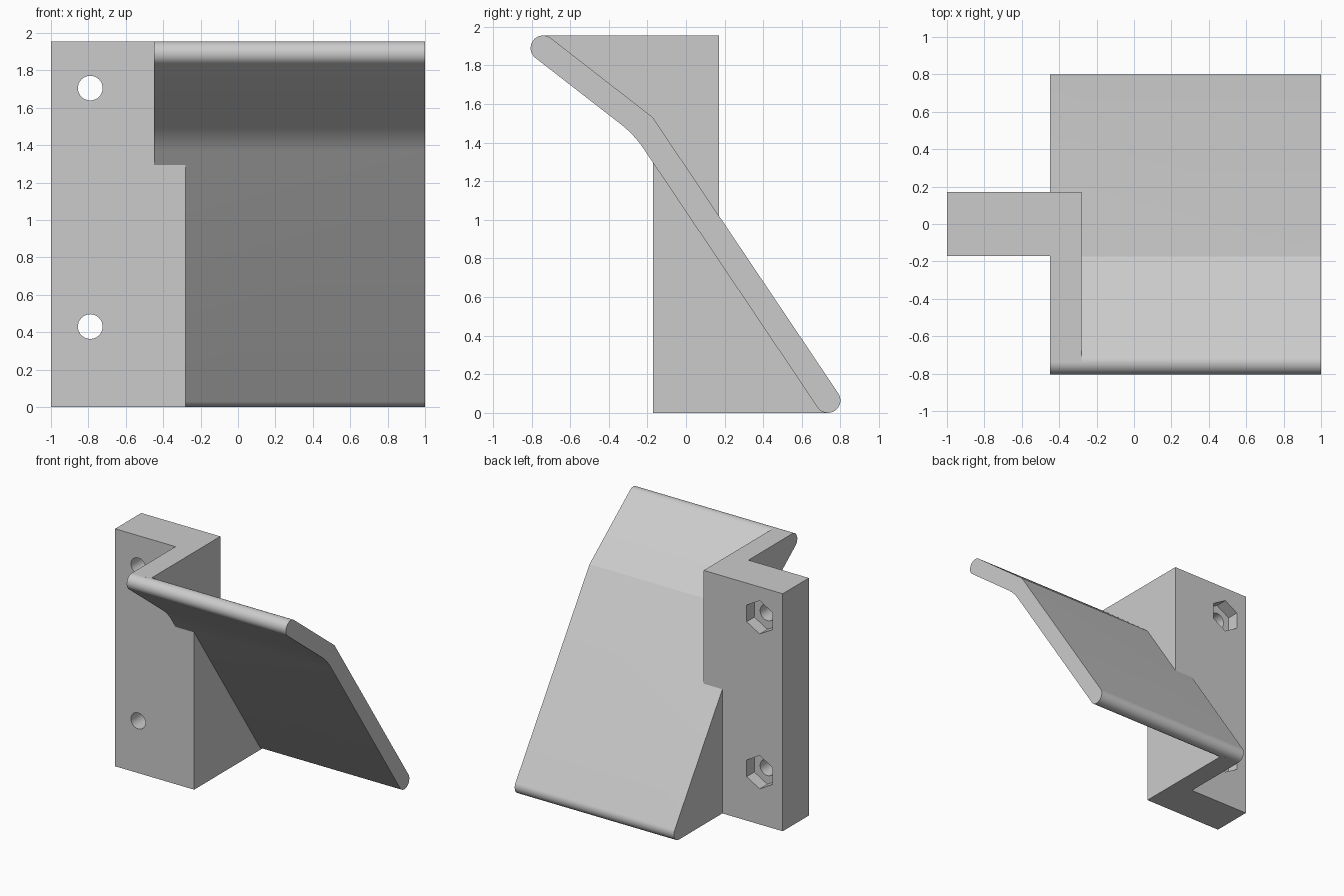
import bpy
import math
from mathutils import Vector

default = bpy.data.objects.get("Cube")
if default:
    bpy.data.objects.remove(default, do_unlink=True)

grey = bpy.data.materials.new("plain grey")
grey.use_nodes = True
COLOUR = (0.6, 0.6, 0.6, 1)
grey.diffuse_color = COLOUR
grey.node_tree.nodes["Principled BSDF"].inputs["Base Color"].default_value = COLOUR


def prism(name, outline, start, end, axis):
    """Extrude a 2D outline along x (outline in y, z) or y (outline in x, z)."""
    place = (lambda p, d: (d, p[0], p[1])) if axis == "x" else (lambda p, d: (p[0], d, p[1]))
    n = len(outline)
    verts = [place(p, d) for d in (start, end) for p in outline]
    faces = [list(range(n)), list(range(2 * n - 1, n - 1, -1))]
    faces += [[(i + 1) % n, i, n + i, n + (i + 1) % n] for i in range(n)]
    mesh = bpy.data.meshes.new(name)
    mesh.from_pydata(verts, [], faces)
    obj = bpy.data.objects.new(name, mesh)
    bpy.context.collection.objects.link(obj)
    mesh.materials.append(grey)
    # Make the normals face outwards
    bpy.context.view_layer.objects.active = obj
    bpy.ops.object.mode_set(mode="EDIT")
    bpy.ops.mesh.select_all(action="SELECT")
    bpy.ops.mesh.normals_make_consistent(inside=False)
    bpy.ops.object.mode_set(mode="OBJECT")
    return obj


def arc(centre, radius, first, last, steps):
    angles = [first + (last - first) * i / steps for i in range(steps + 1)]
    return [centre + radius * Vector((math.cos(a), math.sin(a))) for a in angles]


def combine(target, other, operation):
    mod = target.modifiers.new(operation.lower(), "BOOLEAN")
    mod.operation = operation
    mod.solver = "EXACT"
    mod.object = other
    bpy.context.view_layer.objects.active = target
    bpy.ops.object.modifier_apply(modifier=mod.name)
    bpy.data.objects.remove(other, do_unlink=True)


# Bent plate: centre line with rounded ends, sharp upper bend, filleted lower bend
R, TOP = 0.065, 1.955
upper, bend, lower = Vector((-0.74, TOP - R)), Vector((-0.221, 1.487)), Vector((0.735, R))
d1, d2 = (bend - upper).normalized(), (lower - bend).normalized()
a1 = math.atan2(d1.y, d1.x) + math.pi / 2
a2 = math.atan2(d2.y, d2.x) + math.pi / 2
n1, n2 = Vector((-d1.y, d1.x)), Vector((-d2.y, d2.x))
miter = R * (n1 + n2) / (1 + n1.dot(n2))
corner = bend - miter
p, q = corner + 0.09 * d2, corner - 0.09 * d1
fillet = [(1 - t) ** 2 * p + 2 * t * (1 - t) * corner + t * t * q for t in [i / 10 for i in range(11)]]
outline = arc(upper, R, a1 + math.pi, a1, 20) + [bend + miter]
outline += arc(lower, R, a2, a2 - math.pi, 20) + fillet
plate = prism("bent_plate", outline, -0.45, 1, "x")

# Web: fills above the plate at the front and below it at the back
HALF = 0.17
web = prism("web", [(upper.x, TOP), (HALF, TOP), (HALF, 0.915), lower, (lower.x, 0),
                    (-HALF, 0), (-HALF, 1.42), bend, upper], -0.45, -0.28, "x")

# Mounting flange
flange = prism("mounting_bracket", [(-1, 0), (-0.28, 0), (-0.28, TOP), (-1, TOP)], -HALF, HALF, "y")
combine(flange, web, "UNION")
combine(flange, plate, "UNION")

# Screw holes with hexagonal nut pockets on the back
for z in (0.43, 1.705):
    centre = Vector((-0.79, z))
    turn = 2 * math.pi
    hole = prism("hole_cutter", arc(centre, 0.066, 0, turn, 32)[:-1], -0.3, 0.3, "y")
    combine(flange, hole, "DIFFERENCE")
    pocket = prism("pocket_cutter", arc(centre, 0.137, turn / 12, turn * 13 / 12, 6)[:-1],
                   HALF - 0.1, 0.3, "y")
    combine(flange, pocket, "DIFFERENCE")

# Smooth rounded surfaces, keep hard edges
bpy.ops.object.select_all(action="DESELECT")
flange.select_set(True)
bpy.context.view_layer.objects.active = flange
bpy.ops.object.shade_smooth_by_angle(angle=math.radians(15))
